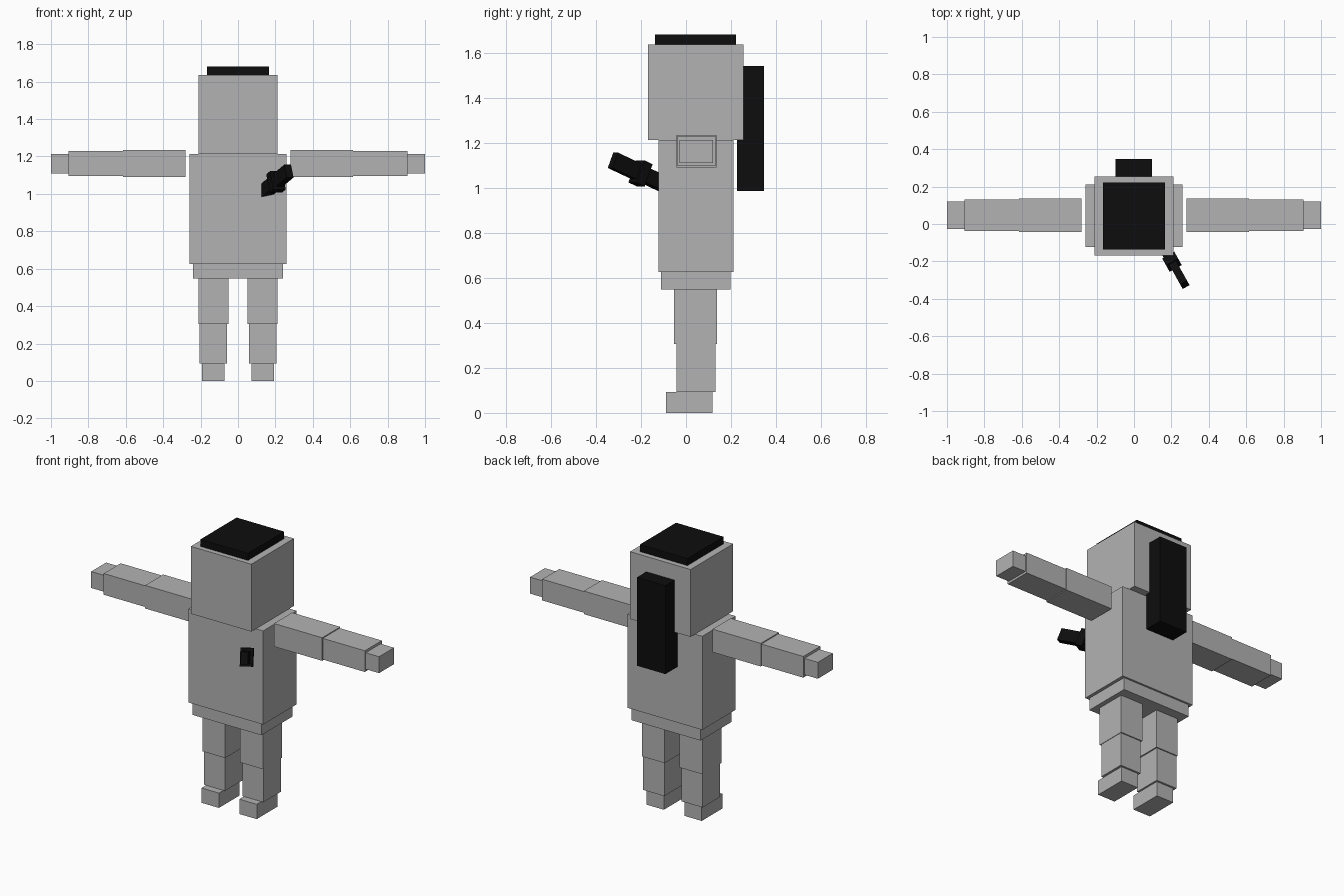
import bpy
from mathutils import Vector, Matrix

if "Cube" in bpy.data.objects:
    bpy.data.objects.remove(bpy.data.objects["Cube"], do_unlink=True)


def material(name, value):
    mat = bpy.data.materials.new(name)
    mat.use_nodes = True
    colour = (value, value, value, 1)
    mat.diffuse_color = colour
    mat.node_tree.nodes["Principled BSDF"].inputs["Base Color"].default_value = colour
    return mat


GREY = material("light_grey", 0.45)
BLACK = material("black", 0.004)


def box(name, x, y, z, mat, frame=None):
    """Box from (min, max) ranges, optionally placed in a rotated frame."""
    bpy.ops.mesh.primitive_cube_add(size=1)
    ob = bpy.context.object
    ob.name = ob.data.name = name
    centre = Vector([(a + b) / 2 for a, b in (x, y, z)])
    size = Vector([b - a for a, b in (x, y, z)])
    ob.data.transform(Matrix.Translation(centre) @ Matrix.Diagonal((*size, 1)))
    if frame:
        ob.matrix_world = frame
    ob.data.materials.append(mat)
    return ob


# Head, hair and body
box("head", (-0.21, 0.21), (-0.168, 0.255), (1.213, 1.636), GREY)
box("hair_top", (-0.165, 0.165), (-0.137, 0.222), (1.62, 1.68), BLACK)
box("ponytail", (-0.10, 0.097), (0.226, 0.347), (0.985, 1.54), BLACK)
box("torso", (-0.26, 0.26), (-0.122, 0.21), (0.625, 1.213), GREY)
box("pelvis", (-0.24, 0.24), (-0.11, 0.198), (0.548, 0.625), GREY)

# Limbs, listed for the left side and repeated on the right
LIMBS = [
    ("upper_arm", (0.28, 0.615), (-0.043, 0.136), (1.09, 1.235)),
    ("forearm", (0.615, 0.907), (-0.037, 0.131), (1.096, 1.229)),
    ("hand", (0.907, 1.0), (-0.028, 0.12), (1.11, 1.213)),
    ("thigh", (0.052, 0.21), (-0.053, 0.137), (0.305, 0.548)),
    ("shin", (0.06, 0.207), (-0.043, 0.13), (0.093, 0.305)),
    ("foot", (0.071, 0.192), (-0.088, 0.118), (0.0, 0.093)),
]
for name, x, y, z in LIMBS:
    box("left_" + name, x, y, z, GREY)
    box("right_" + name, (-x[1], -x[0]), y, z, GREY)

# Tilted black tool on the chest: local -y runs out to its tip
axis = Vector((0.56, -1.0, 0.47)).normalized()
side = axis.cross(Vector((0, 0, 1))).normalized() * -1
up = axis.cross(side)
frame = Matrix((side, -axis, up)).transposed().to_4x4()
frame.translation = (0.272, -0.325, 1.122)
box("tool_tip", (-0.021, 0.021), (0, 0.14), (-0.037, 0.037), BLACK, frame)
box("tool_collar", (-0.037, 0.037), (0.13, 0.175), (-0.053, 0.053), BLACK, frame)
box("tool_handle", (-0.028, 0.028), (0.17, 0.29), (-0.033, 0.033), BLACK, frame)
